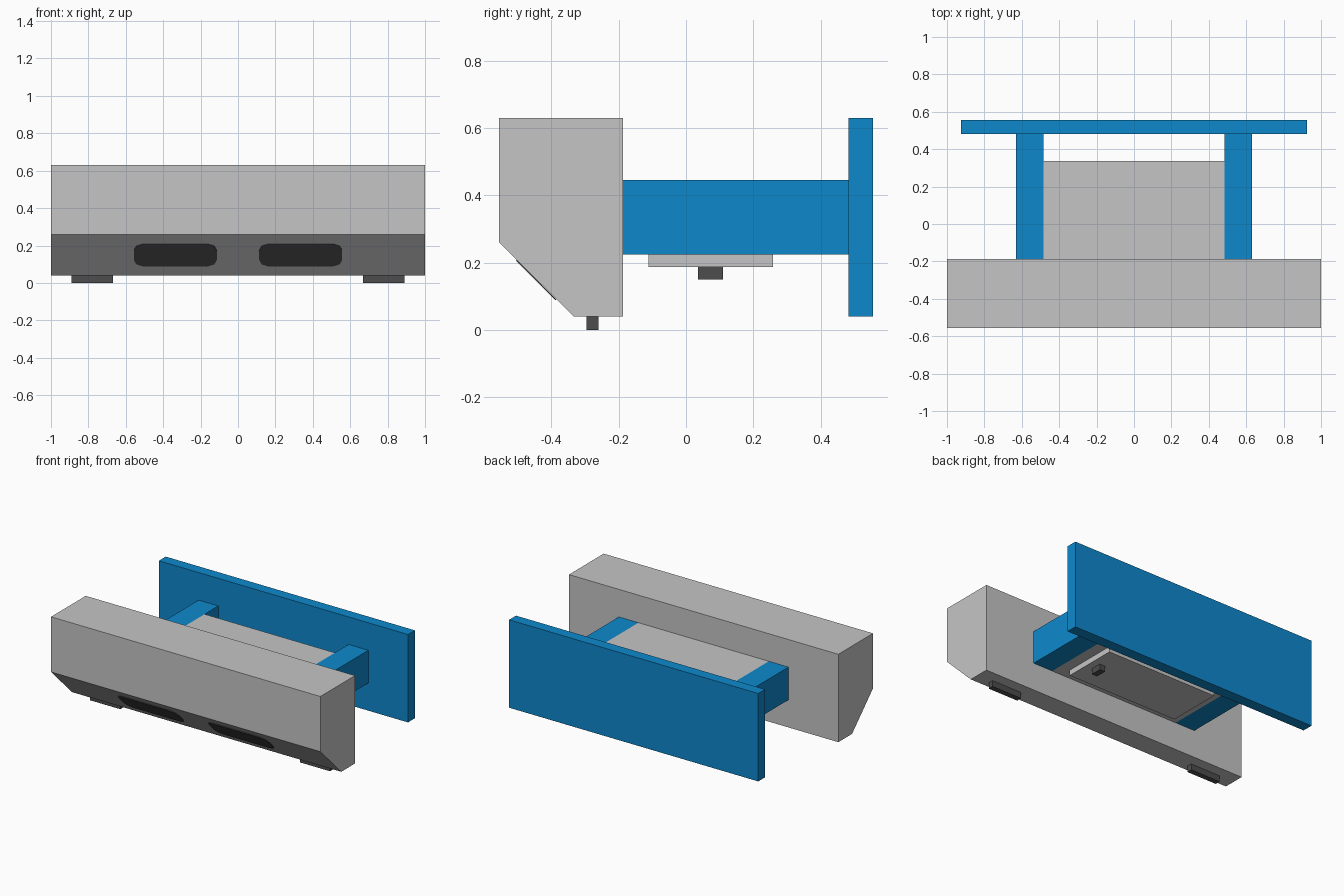
import bpy
import bmesh
from math import sin, cos, pi
from mathutils import Matrix, Vector

cube = bpy.data.objects.get("Cube")
if cube:
    bpy.data.objects.remove(cube, do_unlink=True)


def make_material(name, color):
    mat = bpy.data.materials.new(name)
    mat.use_nodes = True
    mat.diffuse_color = (*color, 1)
    mat.node_tree.nodes["Principled BSDF"].inputs["Base Color"].default_value = (*color, 1)
    return mat


GREY = make_material("light grey", (0.56, 0.56, 0.56))
BLUE = make_material("bright blue", (0.004, 0.246, 0.604))
DARK = make_material("dark grey", (0.074, 0.074, 0.074))


def prism(name, outline, offset, mat, matrix=Matrix()):
    """Flat outline of 3D points, extruded by an offset."""
    bm = bmesh.new()
    face = bm.faces.new([bm.verts.new(p) for p in outline])
    ext = bmesh.ops.extrude_face_region(bm, geom=[face])
    verts = [g for g in ext["geom"] if isinstance(g, bmesh.types.BMVert)]
    bmesh.ops.translate(bm, verts=verts, vec=offset)
    bmesh.ops.recalc_face_normals(bm, faces=bm.faces)
    bm.transform(matrix)
    mesh = bpy.data.meshes.new(name)
    bm.to_mesh(mesh)
    bm.free()
    mesh.materials.append(mat)
    obj = bpy.data.objects.new(name, mesh)
    bpy.context.collection.objects.link(obj)
    return obj


def box(name, x, y, z, mat):
    base = [(x[0], y[0], z[0]), (x[1], y[0], z[0]), (x[1], y[1], z[0]), (x[0], y[1], z[0])]
    return prism(name, base, (0, 0, z[1] - z[0]), mat)


# Front beam with a sloped lower front edge
FRONT, REAR, LOW, HIGH = -0.555, -0.187, 0.04, 0.63
profile = [(FRONT, HIGH), (FRONT, 0.26), (-0.333, LOW), (REAR, LOW), (REAR, HIGH)]
prism("front_beam", [(-1, y, z) for y, z in profile], (2, 0, 0), GREY)

# Rear plate and central housing with its under-panel and latch
box("rear_plate", (-0.925, 0.925), (0.482, 0.555), (LOW, HIGH), BLUE)
box("central_housing", (-0.484, 0.484), (REAR, 0.337), (0.225, 0.445), GREY)
box("under_panel", (-0.41, 0.41), (-0.112, 0.259), (0.188, 0.225), GREY)
box("latch", (0.32, 0.36), (0.036, 0.11), (0.15, 0.188), DARK)


def vent_outline(half_w, half_h, r, steps=2):
    """Rectangle with faceted round corners."""
    points = []
    for i, (sx, sy) in enumerate([(1, 1), (-1, 1), (-1, -1), (1, -1)]):
        for k in range(steps + 1):
            a = (i + k / steps) * pi / 2
            points.append((sx * (half_w - r) + r * cos(a), sy * (half_h - r) + r * sin(a), 0))
    return points


# Mirrored arms, feet and slope vents
for side, s in (("left", 1), ("right", -1)):
    box(side + "_arm", sorted((s * 0.484, s * 0.63)), (REAR, 0.482), (0.225, 0.445), BLUE)
    box(side + "_foot", sorted((s * 0.667, s * 0.89)), (-0.296, -0.26), (0, LOW), DARK)
    slope = Matrix.Translation(Vector((s * 0.335, -0.444, 0.15))) @ Matrix.Rotation(pi * 0.75, 4, "X")
    prism(side + "_vent", vent_outline(0.222, 0.083, 0.048), (0, 0, 0.004), DARK, slope)
